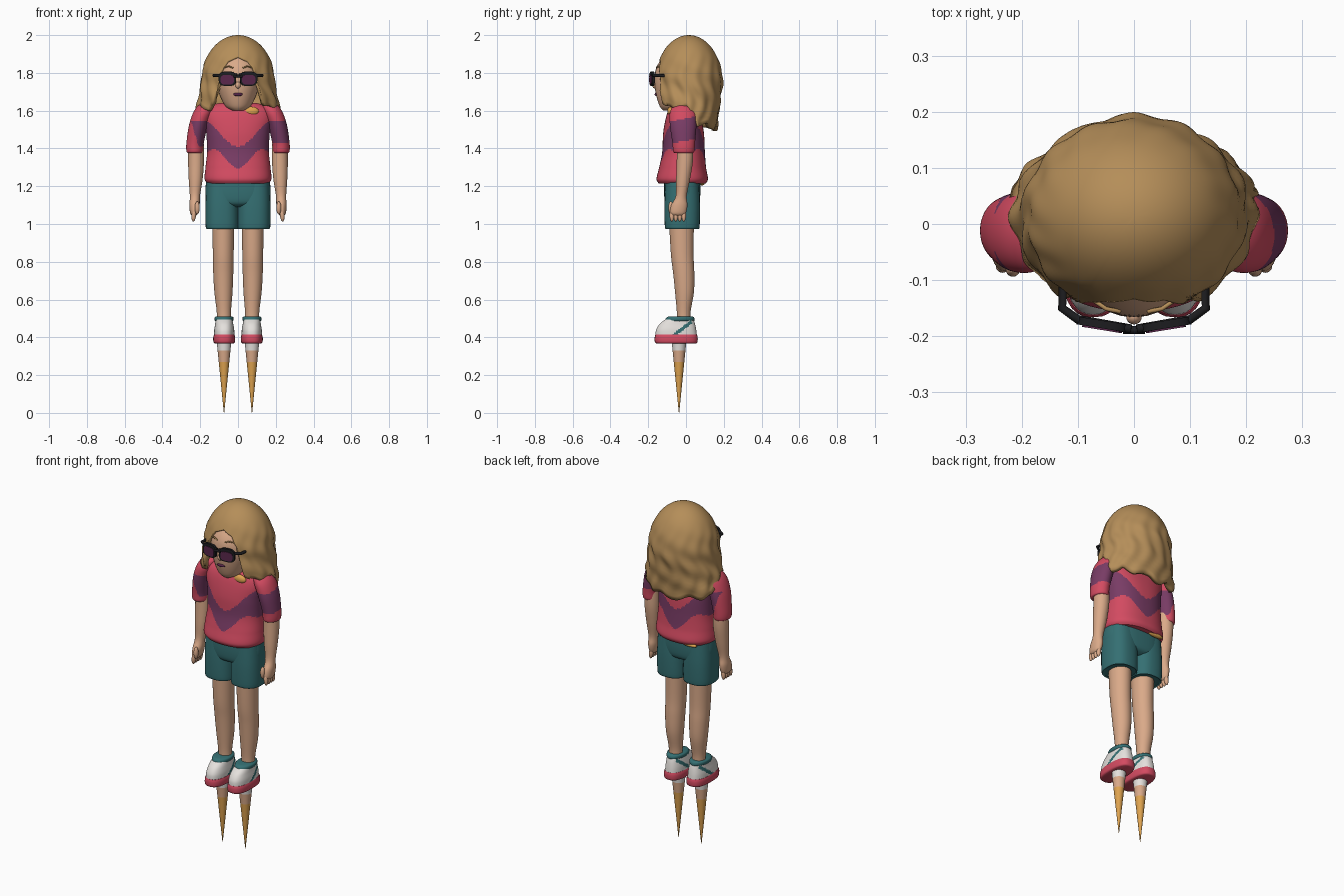
import bpy, bmesh, math
from math import sin, cos, pi, radians, sqrt
from mathutils import Vector

if "Cube" in bpy.data.objects:
    bpy.data.objects.remove(bpy.data.objects["Cube"])


def material(name, *rgb):
    m = bpy.data.materials.new(name)
    m.use_nodes = True
    m.diffuse_color = (*rgb, 1)
    m.node_tree.nodes["Principled BSDF"].inputs["Base Color"].default_value = (*rgb, 1)
    return m


HAIR = material("honey hair", .46, .27, .10)
SKIN = material("skin", .70, .40, .25)
PINK = material("rose pink", .65, .07, .12)
PURPLE = material("plum purple", .19, .045, .13)
TEAL = material("teal", .035, .16, .17)
WHITE = material("off white", .78, .75, .72)
GOLD = material("gold", .74, .37, .08)
BLACK = material("black", .012, .012, .014)
LENS = material("dark plum lens", .10, .02, .07)


def finish(name, bm, mats, rule=None, angle=40):
    """Turn a bmesh into a shaded object, colouring faces by a rule on their centres."""
    bmesh.ops.recalc_face_normals(bm, faces=bm.faces)
    if rule:
        for f in bm.faces:
            f.material_index = rule(f.calc_center_median())
    mesh = bpy.data.meshes.new(name)
    bm.to_mesh(mesh)
    bm.free()
    ob = bpy.data.objects.new(name, mesh)
    bpy.context.collection.objects.link(ob)
    for m in mats:
        mesh.materials.append(m)
    bpy.ops.object.select_all(action='DESELECT')
    bpy.context.view_layer.objects.active = ob
    ob.select_set(True)
    bpy.ops.object.shade_smooth_by_angle(angle=radians(angle))
    return ob


def spline(rings, sub):
    """Catmull-Rom interpolation through ring tuples."""
    pts = [Vector(r) for r in rings]
    pts = [pts[0]] + pts + [pts[-1]]
    out = []
    for a, b, c, d in zip(pts, pts[1:], pts[2:], pts[3:]):
        for i in range(sub):
            t = i / sub
            out.append(.5 * (2 * b + (c - a) * t + (2 * a - 5 * b + 4 * c - d) * t ** 2
                             + (3 * b - a - 3 * c + d) * t ** 3))
    return out + [pts[-1]]


def oval(n, rx, ry, p):
    for i in range(n):
        c, s = cos(2 * pi * i / n), sin(2 * pi * i / n)
        yield (rx * math.copysign(abs(c) ** (2 / p), c), ry * math.copysign(abs(s) ** (2 / p), s))


def loft(name, rings, mats, rule=None, seg=32, sub=5, p=2, side=1):
    """Stack horizontal ovals given as (x, y, z, half width, half depth)."""
    bm = bmesh.new()
    rows = [[bm.verts.new((side * (x + u), y + v, z)) for u, v in oval(seg, rx, ry, p)]
            for x, y, z, rx, ry in spline(rings, sub)]
    for a, b in zip(rows, rows[1:]):
        for i in range(seg):
            j = (i + 1) % seg
            bm.faces.new((a[i], a[j], b[j], b[i]))
    bm.faces.new(rows[0])
    bm.faces.new(rows[-1])
    return finish(name, bm, mats, rule)


def ball(name, loc, size, mat, turn=0):
    bm = bmesh.new()
    bmesh.ops.create_uvsphere(bm, u_segments=20, v_segments=12, radius=1)
    bmesh.ops.scale(bm, vec=size, verts=bm.verts)
    ob = finish(name, bm, [mat])
    ob.location, ob.rotation_euler.y = loc, turn
    return ob


def plate(name, loc, w, h, depth, mat, turn):
    """Upright rounded plate facing the front."""
    bm = bmesh.new()
    face = bm.faces.new([bm.verts.new((u, 0, v)) for u, v in oval(32, w, h, 3.2)])
    ext = bmesh.ops.extrude_face_region(bm, geom=[face])["geom"]
    bmesh.ops.translate(bm, vec=(0, depth, 0), verts=[v for v in ext if isinstance(v, bmesh.types.BMVert)])
    ob = finish(name, bm, [mat])
    ob.location, ob.rotation_euler.z = loc, turn
    return ob


def tube(name, points, radius, mat):
    cu = bpy.data.curves.new(name, 'CURVE')
    cu.dimensions, cu.bevel_depth, cu.bevel_resolution = '3D', radius, 2
    cu.use_fill_caps = True
    s = cu.splines.new('POLY')
    s.points.add(len(points) - 1)
    for q, co in zip(s.points, points):
        q.co = (*co, 1)
    cu.materials.append(mat)
    ob = bpy.data.objects.new(name, cu)
    bpy.context.collection.objects.link(ob)


# Head and neck
loft("head", [(0, -.08, 1.6, .03, .04), (0, -.065, 1.625, .068, .075), (0, -.045, 1.69, .1, .115),
              (0, -.04, 1.76, .118, .126), (0, -.03, 1.84, .113, .122), (0, 0, 1.93, .08, .08)], [SKIN])
loft("neck", [(0, -.01, 1.5, .06, .055), (0, -.015, 1.68, .05, .05)], [SKIN], sub=2)
ball("nose", (0, -.165, 1.735), (.014, .014, .018), SKIN)
ball("mouth", (0, -.157, 1.686), (.025, .009, .009), LENS)


# Hair shell whose lower edge opens around the face
def hair_edge(deg):
    keys = [(0, 1.885), (18, 1.86), (29, 1.8), (37, 1.64), (50, 1.615), (85, 1.62), (110, 1.53), (180, 1.5)]
    for (a, za), (b, zb) in zip(keys, keys[1:]):
        if deg <= b:
            return za + (zb - za) * (deg - a) / (b - a)
    return keys[-1][1]


def hair_point(theta, t):
    deg = abs(math.degrees(theta))
    low = hair_edge(deg) + (.012 * sin(9 * theta) if deg > 45 else 0)
    z = 2 - (2 - low) * t ** 1.7
    drop = max(0, 1.75 - z)
    s = sqrt(max(0, 1 - (max(0, z - 1.75) / .25) ** 2))
    wave = 1 + min(1, max(0, 1.93 - z) * 5) * (.022 * sin(14 * theta + 2 * sin(22 * z))
                                               + .02 * sin(55 * z + 4 * theta))
    back = cos(theta) < 0
    depth = .178 - (.12 * drop if back else 0)
    return (sin(theta) * (.195 * s + .16 * drop) * wave, .015 - cos(theta) * depth * s * wave, z)


bm = bmesh.new()
COLS, ROWS = 160, 36
crown = bm.verts.new((0, .015, 2))
grid = [[bm.verts.new(hair_point(2 * pi * i / COLS - pi, j / ROWS)) for j in range(1, ROWS + 1)]
        for i in range(COLS)]
for i in range(COLS):
    a, b = grid[i], grid[(i + 1) % COLS]
    bm.faces.new((crown, a[0], b[0]))
    for j in range(ROWS - 1):
        bm.faces.new((a[j], a[j + 1], b[j + 1], b[j]))
hair = finish("hair", bm, [HAIR], angle=60)
thick = hair.modifiers.new("thickness", 'SOLIDIFY')
thick.thickness, thick.offset = .025, -1


# Shirt with a wavy band
def band(c):
    low = 1.345 - .05 * cos(pi * c.x / .13)
    high = 1.48 - .07 * cos(pi * c.x / .19)
    return int(low < c.z < high)


def left_cuff(c):
    return int(1.44 + .15 * c.y < c.z < 1.56 + .2 * c.y)


def right_cuff(c):
    return int(1.41 < c.z < 1.55 and c.x > -.235 + .3 * (1.5 - c.z))


loft("shirt", [(0, -.02, 1.215, .163, .125), (0, -.02, 1.24, .177, .136), (0, -.018, 1.3, .172, .124),
               (0, -.013, 1.38, .164, .113), (0, -.013, 1.48, .168, .108), (0, -.013, 1.56, .18, .094),
               (0, -.01, 1.61, .165, .08), (0, -.01, 1.638, .11, .06), (0, -.01, 1.64, .06, .05)],
     [PINK, PURPLE], band, seg=144, sub=11, p=2.3)
ball("collar_patch", (.07, -.083, 1.597), (.04, .016, .024), GOLD)
ball("hem_patch", (-.08, .085, 1.216), (.05, .014, .012), GOLD)

for side, word in ((1, "left_"), (-1, "right_")):
    # Sleeve
    loft(word + "sleeve", [(.228, -.012, 1.375, .036, .045), (.229, -.012, 1.385, .044, .056),
                           (.227, -.012, 1.43, .046, .06), (.21, -.015, 1.52, .05, .07),
                           (.185, -.015, 1.59, .052, .07), (.165, -.012, 1.63, .042, .05),
                           (.155, -.01, 1.645, .015, .02)],
         [PINK, PURPLE], left_cuff if side > 0 else right_cuff, seg=64, sub=9, side=side)
    # Arm, hand, fingers and thumb
    loft(word + "arm", [(.222, -.005, 1.45, .04, .042), (.222, -.006, 1.34, .042, .043),
                        (.224, -.015, 1.24, .037, .037), (.228, -.025, 1.15, .027, .029),
                        (.23, -.035, 1.1, .027, .043), (.232, -.042, 1.06, .022, .042),
                        (.233, -.042, 1.045, .012, .03)], [SKIN], side=side)
    for k in range(4):
        ball(word + "finger", (side * .234, -.075 + k * .021, 1.045), (.012, .012, .032), SKIN, side * -.1)
    ball(word + "thumb", (side * .216, -.08, 1.085), (.013, .014, .034), SKIN)

    # Shorts leg, bare leg
    loft(word + "shorts_leg", [(.083, -.02, .98, .08, .084), (.084, -.02, .985, .087, .092),
                               (.085, -.02, 1.1, .087, .094), (.085, -.02, 1.22, .083, .088)],
         [TEAL], side=side, p=2.5)
    loft(word + "leg", [(.074, -.012, .48, .037, .036), (.075, -.012, .54, .038, .037),
                        (.077, -.008, .64, .048, .05), (.078, -.012, .74, .053, .056),
                        (.078, -.02, .84, .055, .06), (.078, -.024, 1.02, .059, .066)], [SKIN], side=side)

    # Shoe: sole, upper with diagonal stripe, collar
    loft(word + "sole", [(.073, -.052, .368, .05, .105), (.073, -.052, .375, .057, .113),
                         (.073, -.052, .4, .058, .114), (.073, -.052, .414, .054, .11)],
         [PINK], side=side, p=2.6, sub=3)

    def stripe(c):
        return int(abs(c.z - .43 - .75 * (c.y + .04)) < .011 and abs(abs(c.x) - .073) > .03)

    loft(word + "shoe_upper", [(.073, -.052, .408, .054, .11), (.073, -.052, .44, .053, .106),
                               (.073, -.046, .47, .048, .094), (.074, -.035, .495, .044, .075)],
         [WHITE, TEAL], stripe, side=side, p=2.4, seg=96, sub=10)
    loft(word + "shoe_collar", [(.074, -.035, .485, .045, .076), (.074, -.032, .492, .05, .078),
                                (.074, -.03, .505, .05, .073), (.074, -.028, .511, .042, .062)],
         [TEAL], side=side, sub=3)

    # Banded spike under the foot
    loft(word + "spike", [(.074, -.037, .38, .039, .039), (.074, -.037, .33, .034, .034),
                          (.074, -.037, .27, .028, .028), (.074, -.037, 0, .001, .001)],
         [WHITE, SKIN, GOLD], lambda c: 0 if c.z > .33 else 1 if c.z > .27 else 2, sub=1, side=side)

    # Sunglasses and eyebrow
    turn = side * .16
    plate(word + "frame", (side * .057, -.186, 1.769), .046, .038, .014, BLACK, turn)
    plate(word + "lens", (side * .057, -.189, 1.764), .036, .026, .005, LENS, turn)
    tube(word + "temple", [(side * .005, -.187, 1.79), (side * .1, -.17, 1.786),
                           (side * .128, -.15, 1.787), (side * .125, -.04, 1.78)], .008, BLACK)
    tube(word + "eyebrow", [(side * .025, -.156, 1.826), (side * .05, -.151, 1.836),
                            (side * .078, -.132, 1.826)], .004, HAIR)

# Shorts waist
loft("shorts_waist", [(0, -.02, 1.09, .1, .06), (0, -.02, 1.11, .155, .088), (0, -.02, 1.16, .172, .096),
                      (0, -.02, 1.24, .168, .095)], [TEAL], seg=48, p=2.6)
tube("glasses_bridge", [(-.02, -.189, 1.782), (.02, -.189, 1.782)], .007, BLACK)
